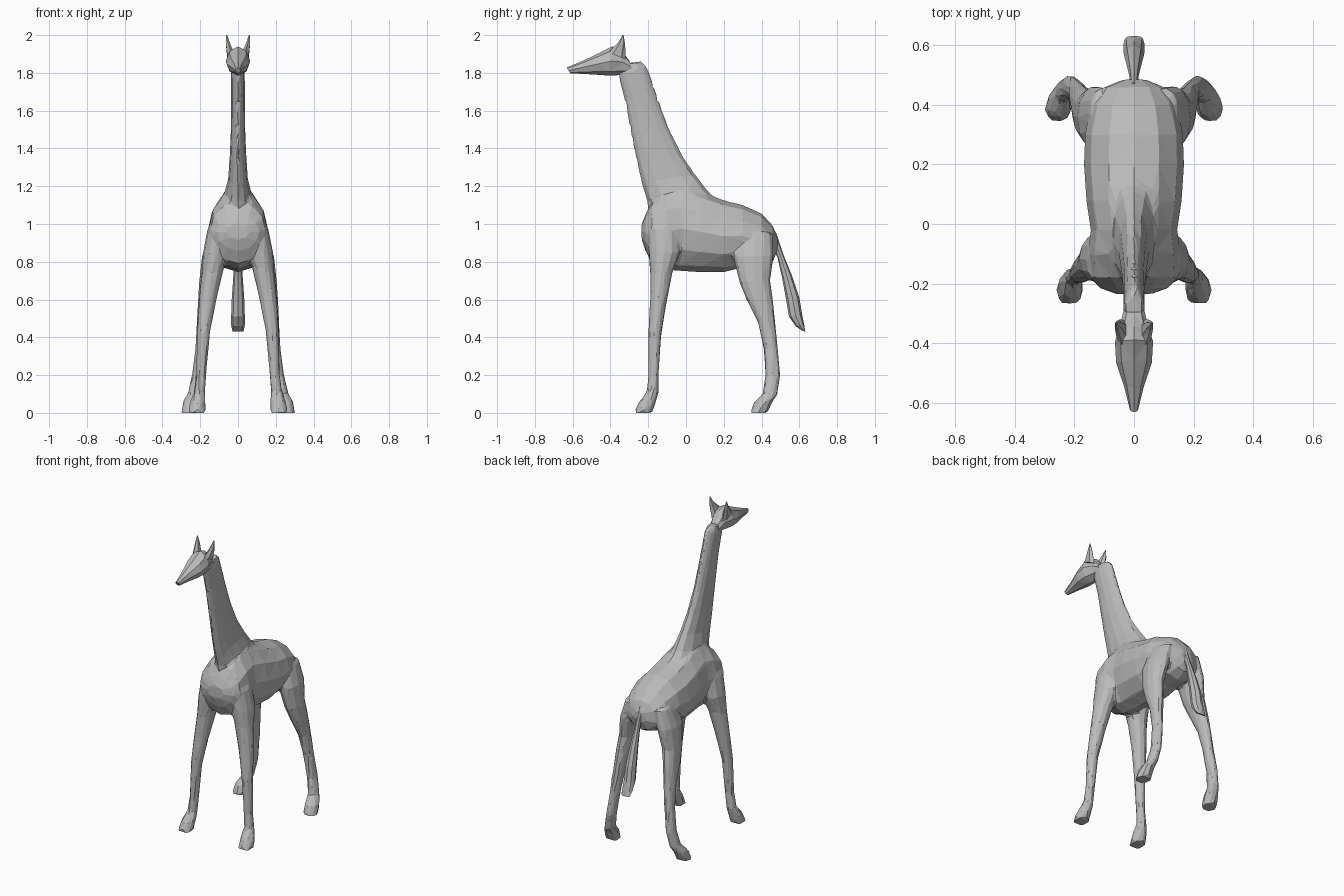
import bpy
import bmesh
import math

default_cube = bpy.data.objects.get("Cube")
if default_cube:
    bpy.data.objects.remove(default_cube, do_unlink=True)

# One plain grey hide for the whole animal
hide = bpy.data.materials.new("grey_hide")
hide.use_nodes = True
grey = (0.5, 0.5, 0.5, 1)
hide.diffuse_color = grey
shader = next(n for n in hide.node_tree.nodes if n.type == "BSDF_PRINCIPLED")
shader.inputs["Base Color"].default_value = grey


def loft(bm, sections, sides=12, side=1):
    """Skin oval rings, each spanning two points (y, z) with a half width and x centre."""
    rings = []
    for start_y, start_z, end_y, end_z, half_width, centre_x in sections:
        ring = []
        for step in range(sides):
            angle = math.tau * step / sides
            along = (1 - math.cos(angle)) / 2
            x = centre_x + half_width * math.sin(angle)
            y = start_y + (end_y - start_y) * along
            z = start_z + (end_z - start_z) * along
            ring.append(bm.verts.new((side * x, y, z)))
        rings.append(ring)
    faces = [bm.faces.new(rings[0]), bm.faces.new(rings[-1])]
    for lower, upper in zip(rings, rings[1:]):
        for step in range(sides):
            after = (step + 1) % sides
            faces.append(bm.faces.new((lower[step], lower[after], upper[after], upper[step])))
    bmesh.ops.recalc_face_normals(bm, faces=faces)


def centred(sections):
    return [(*section, 0) for section in sections]


def upright(sections):
    return [(y, low, y, high, width, 0) for y, low, high, width in sections]


def level(sections):
    return [(front, z, back, z, width, x) for z, front, back, width, x in sections]


def finish(name, bm):
    mesh = bpy.data.meshes.new(name)
    bmesh.ops.triangulate(bm, faces=bm.faces[:])
    bm.to_mesh(mesh)
    bm.free()
    mesh.materials.append(hide)
    part = bpy.data.objects.new(name, mesh)
    bpy.context.collection.objects.link(part)
    return part


# Torso from rump to chest: y, underside, top, half width
torso = upright([
    (.485, .86, .93, .04),
    (.46, .8, .99, .1),
    (.4, .77, 1.055, .145),
    (.3, .77, 1.1, .165),
    (.2, .745, 1.125, .168),
    (.08, .745, 1.17, .16),
    (-.02, .75, 1.2, .145),
    (-.1, .76, 1.18, .155),
    (-.18, .79, 1.12, .15),
    (-.215, .86, 1.05, .115),
    (-.235, .92, 1, .06),
])

# Neck from shoulders to nape: throat point, mane point, half width
neck = centred([
    (-.19, 1.02, .17, 1.12, .1),
    (-.205, 1.12, .11, 1.18, .075),
    (-.235, 1.22, .05, 1.26, .052),
    (-.265, 1.35, -.02, 1.36, .044),
    (-.295, 1.5, -.09, 1.5, .038),
    (-.32, 1.64, -.145, 1.65, .036),
    (-.345, 1.74, -.185, 1.77, .036),
    (-.36, 1.79, -.21, 1.84, .036),
    (-.33, 1.85, -.24, 1.86, .03),
])

# Legs from hip to hoof: z, front, back, half width, x
front_leg = level([
    (.98, -.2, -.04, .05, .11),
    (.85, -.2, -.03, .065, .12),
    (.75, -.19, -.07, .056, .135),
    (.6, -.19, -.1, .046, .16),
    (.42, -.2, -.13, .034, .183),
    (.2, -.2, -.145, .027, .195),
    (.11, -.207, -.145, .03, .205),
    (.055, -.25, -.16, .042, .213),
    (0, -.275, -.18, .046, .218),
])
hind_leg = level([
    (.95, .28, .46, .05, .1),
    (.83, .25, .465, .055, .135),
    (.7, .28, .445, .05, .155),
    (.6, .32, .46, .042, .17),
    (.48, .38, .472, .035, .183),
    (.35, .41, .485, .03, .195),
    (.2, .42, .5, .028, .215),
    (.1, .405, .485, .032, .235),
    (.055, .36, .455, .044, .25),
    (0, .34, .43, .046, .255),
])

# Torso, neck and legs fused into one faceted skin
bm = bmesh.new()
loft(bm, torso)
loft(bm, neck)
for side in (1, -1):
    loft(bm, front_leg, side=side)
    loft(bm, hind_leg, side=side)
body = finish("body_and_legs", bm)
fuse = body.modifiers.new("fuse", "REMESH")
fuse.mode = "VOXEL"
fuse.voxel_size = 0.012
facet = body.modifiers.new("facet", "DECIMATE")
facet.ratio = 0.045

# Head from muzzle to nape: jaw point, brow point, half width
bm = bmesh.new()
loft(bm, centred([
    (-.612, 1.797, -.632, 1.828, .014),
    (-.55, 1.795, -.55, 1.862, .032),
    (-.47, 1.79, -.46, 1.905, .06),
    (-.4, 1.785, -.39, 1.94, .064),
    (-.33, 1.79, -.345, 1.925, .046),
    (-.28, 1.8, -.3, 1.865, .035),
]), sides=8)
finish("head", bm)

# Pointed ears
ear = [
    (-.41, 1.91, -.32, 1.87, .022, .038),
    (-.36, 1.96, -.322, 1.95, .013, .053),
    (-.335, 2, -.33, 2, .003, .06),
]
for name, side in (("left_ear", 1), ("right_ear", -1)):
    bm = bmesh.new()
    loft(bm, ear, sides=6, side=side)
    finish(name, bm)

# Tail hanging behind the rump, widening to a tuft
bm = bmesh.new()
loft(bm, centred([
    (.45, .9, .475, .96, .014),
    (.485, .82, .515, .84, .016),
    (.51, .71, .56, .73, .025),
    (.53, .6, .6, .61, .033),
    (.545, .51, .615, .52, .036),
    (.58, .46, .625, .47, .036),
    (.615, .435, .632, .43, .03),
]), sides=8)
finish("tail", bm)
